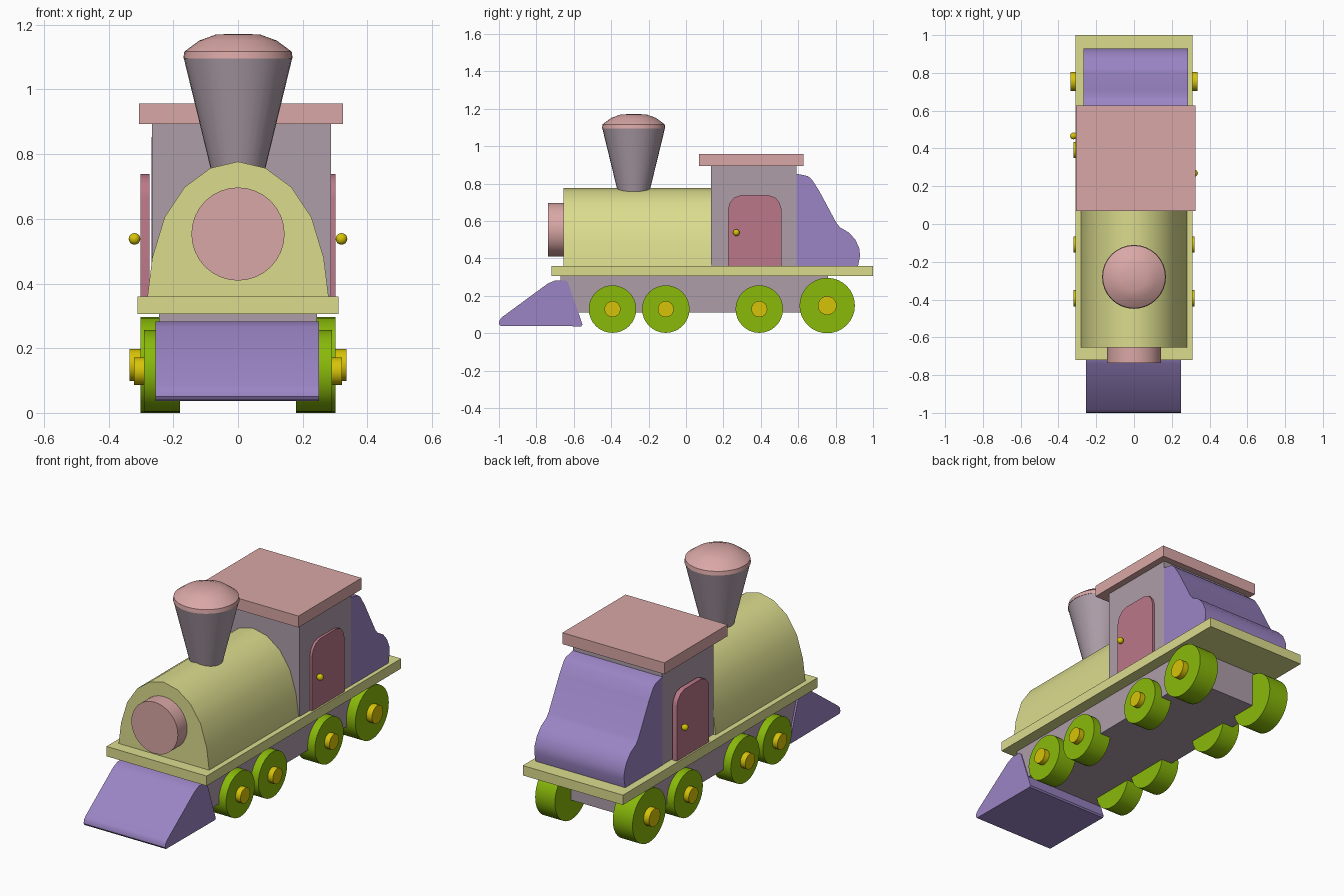
import bpy, bmesh, math
from mathutils import Vector

if "Cube" in bpy.data.objects:
    bpy.data.objects.remove(bpy.data.objects["Cube"])


def material(name, r, g, b):
    m = bpy.data.materials.new(name)
    m.diffuse_color = [(c / 255) ** 2.2 for c in (r, g, b)] + [1]
    m.use_nodes = True
    m.node_tree.nodes["Principled BSDF"].inputs["Base Color"].default_value = m.diffuse_color
    return m


YELLOW = material("pale_yellow", 218, 219, 140)
GREY = material("warm_grey", 172, 156, 167)
PINK = material("pink", 216, 166, 164)
ROSE = material("rose", 186, 118, 135)
PURPLE = material("purple", 154, 132, 196)
GREEN = material("green", 136, 184, 18)
GOLD = material("gold", 214, 194, 16)


def finish(name, bm, mat, angle=40):
    bmesh.ops.remove_doubles(bm, verts=bm.verts, dist=1e-5)
    bmesh.ops.recalc_face_normals(bm, faces=bm.faces)
    me = bpy.data.meshes.new(name)
    bm.to_mesh(me)
    bm.free()
    for p in me.polygons:
        p.use_smooth = True
    me.set_sharp_from_angle(angle=math.radians(angle))
    me.materials.append(mat)
    ob = bpy.data.objects.new(name, me)
    bpy.context.collection.objects.link(ob)
    return ob


def prism(name, profile, axis, lo, hi, mat, angle=40):
    """Extrude a (u, z) outline along x or y."""
    bm = bmesh.new()
    place = (lambda u, v: (lo, u, v)) if axis == "x" else (lambda u, v: (u, lo, v))
    face = bm.faces.new([bm.verts.new(place(u, v)) for u, v in profile])
    new = bmesh.ops.extrude_face_region(bm, geom=[face], use_keep_orig=True)["geom"]
    step = Vector((hi - lo, 0, 0)) if axis == "x" else Vector((0, hi - lo, 0))
    bmesh.ops.translate(bm, vec=step, verts=[g for g in new if isinstance(g, bmesh.types.BMVert)])
    return finish(name, bm, mat, angle)


def box(name, x0, x1, y0, y1, z0, z1, mat):
    return prism(name, [(y0, z0), (y1, z0), (y1, z1), (y0, z1)], "x", x0, x1, mat)


def circle(u, v, r, n=32):
    return [(u + r * math.cos(2 * math.pi * i / n), v + r * math.sin(2 * math.pi * i / n))
            for i in range(n)]


def lathe(name, profile, y, mat, n=32):
    """Revolve an (r, z) profile about a vertical axis at (0, y)."""
    bm = bmesh.new()
    vs = [bm.verts.new((r, y, z)) for r, z in profile]
    es = [bm.edges.new(pair) for pair in zip(vs, vs[1:])]
    bmesh.ops.spin(bm, geom=vs + es, cent=(0, y, 0), axis=(0, 0, 1),
                   angle=2 * math.pi, steps=n)
    return finish(name, bm, mat)


# Base
box("chassis", -0.245, 0.245, -0.67, 0.76, 0.11, 0.31, GREY)
box("running_board", -0.31, 0.31, -0.72, 1.0, 0.305, 0.36, YELLOW)

# Boiler with arched section, and its round front
half = [(0.28, 0.36), (0.265, 0.48), (0.227, 0.605), (0.165, 0.698), (0.085, 0.757)]
arch = half + [(0, 0.777)] + [(-x, z) for x, z in reversed(half)]
prism("boiler", arch, "y", -0.655, 0.138, YELLOW)
prism("boiler_front", circle(0, 0.553, 0.144), "y", -0.737, -0.65, PINK)

# Chimney
lathe("chimney", [(0, 0.72), (0.076, 0.72), (0.168, 1.098), (0, 1.098)], -0.28, GREY)
lathe("chimney_cap", [(0, 1.095), (0.169, 1.095), (0.166, 1.117), (0.12, 1.151),
                      (0.068, 1.17), (0, 1.172)], -0.28, PINK)

# Cab and roof
box("cab", -0.266, 0.287, 0.135, 0.59, 0.36, 0.895, GREY)
box("cab_roof", -0.306, 0.325, 0.07, 0.628, 0.893, 0.957, PINK)

# Coal hopper behind the cab
hopper = [(0.59, 0.36), (0.59, 0.853), (0.652, 0.84), (0.672, 0.823), (0.71, 0.765),
          (0.805, 0.588), (0.825, 0.565), (0.872, 0.538), (0.907, 0.498),
          (0.928, 0.45), (0.93, 0.41), (0.92, 0.36)]
prism("coal_hopper", hopper, "x", -0.268, 0.287, PURPLE)

# Cowcatcher
catcher = [(-0.993, 0.04), (-0.56, 0.037), (-0.553, 0.045), (-0.63, 0.268), (-0.645, 0.283),
           (-0.7, 0.282), (-0.74, 0.265), (-0.985, 0.085), (-0.998, 0.068), (-1.0, 0.05)]
prism("cowcatcher", catcher, "x", -0.255, 0.25, PURPLE)

# Doors and wheels on both sides
door = [(0.225, 0.36), (0.51, 0.36), (0.51, 0.665), (0.501, 0.697), (0.478, 0.725), (0.44, 0.738),
        (0.295, 0.738), (0.257, 0.725), (0.234, 0.697), (0.225, 0.665)]
for side, s in (("right", 1), ("left", -1)):
    prism(f"door_{side}", door, "x", s * 0.273, s * 0.301, ROSE)
    bm = bmesh.new()
    bmesh.ops.create_uvsphere(bm, u_segments=16, v_segments=10, radius=0.018)
    bmesh.ops.translate(bm, vec=(s * 0.32, 0.3675 - s * 0.0985, 0.538), verts=bm.verts)
    finish(f"door_knob_{side}", bm, GOLD)
    for i, (y, z, r, hub, out, end) in enumerate((
            (-0.393, 0.129, 0.127, 0.043, 0.29, 0.321),
            (-0.108, 0.129, 0.127, 0.043, 0.29, 0.321),
            (0.392, 0.129, 0.127, 0.043, 0.29, 0.321),
            (0.755, 0.148, 0.148, 0.05, 0.301, 0.335))):
        prism(f"wheel_{side}_{i + 1}", circle(y, z, r), "x", s * 0.179, s * out, GREEN)
        prism(f"wheel_hub_{side}_{i + 1}", circle(y, z, hub, 24), "x", s * 0.25, s * end, GOLD)
